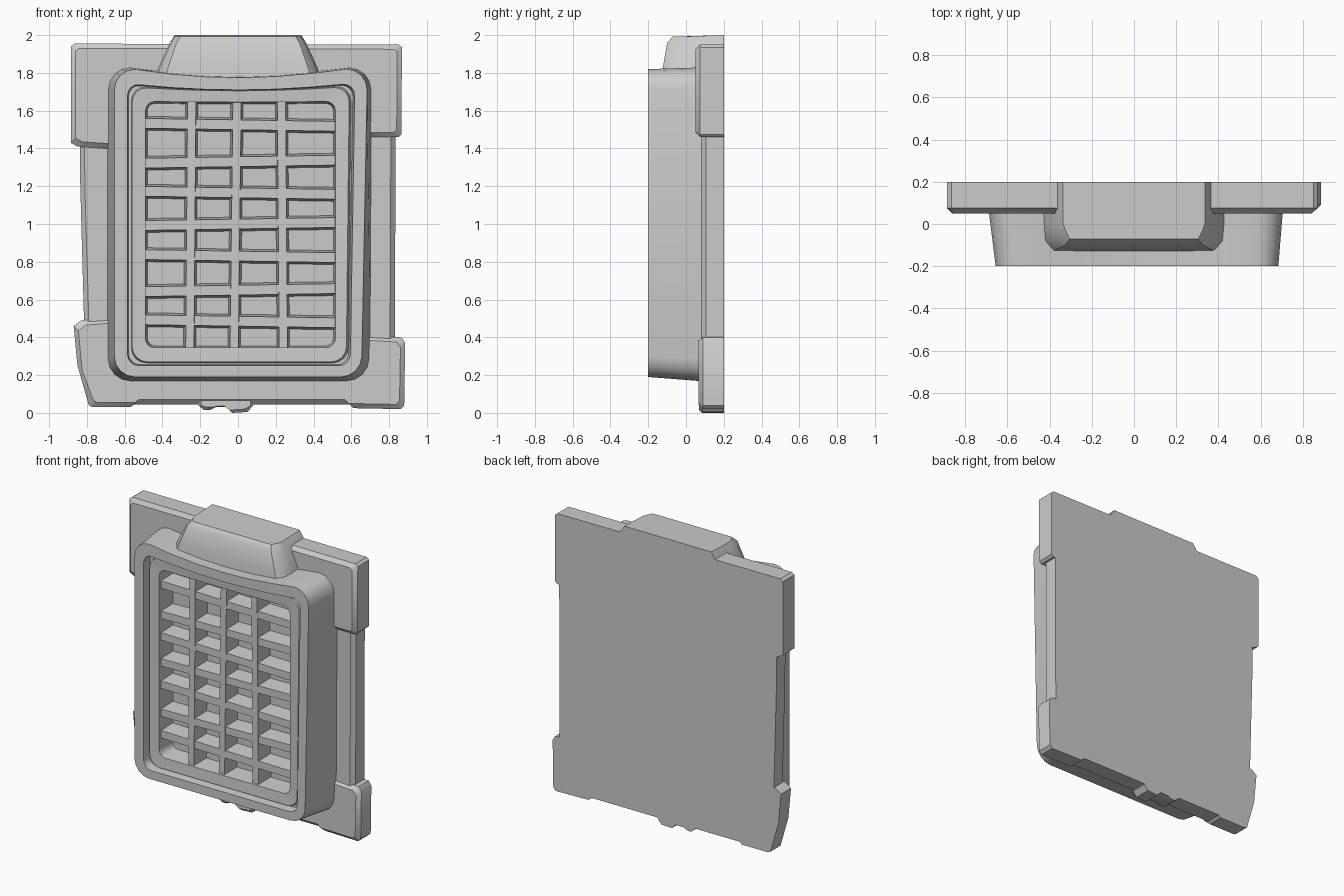
import bpy, bmesh, math

cube = bpy.data.objects.get("Cube")
if cube:
    bpy.data.objects.remove(cube, do_unlink=True)

grey = bpy.data.materials.new("plain grey")
grey.use_nodes = True
colour = (0.6, 0.6, 0.6, 1)
grey.diffuse_color = colour
grey.node_tree.nodes["Principled BSDF"].inputs["Base Color"].default_value = colour


def loft(name, rings, bevel=0.0):
    """Skin a stack of equal-length point rings and cap both ends."""
    bm = bmesh.new()
    loops = [[bm.verts.new(p) for p in ring] for ring in rings]
    for a, b in zip(loops, loops[1:]):
        for i in range(len(a)):
            j = (i + 1) % len(a)
            bm.faces.new((a[i], a[j], b[j], b[i]))
    bm.faces.new(loops[0])
    bm.faces.new(loops[-1])
    bmesh.ops.recalc_face_normals(bm, faces=bm.faces)
    mesh = bpy.data.meshes.new(name)
    bm.to_mesh(mesh)
    bm.free()
    mesh.materials.append(grey)
    obj = bpy.data.objects.new(name, mesh)
    bpy.context.collection.objects.link(obj)
    if bevel:
        mod = obj.modifiers.new("soft edges", "BEVEL")
        mod.width, mod.segments, mod.limit_method = bevel, 2, "ANGLE"
        mod.angle_limit = math.radians(35)
    bpy.ops.object.select_all(action="DESELECT")
    bpy.context.view_layer.objects.active = obj
    obj.select_set(True)
    bpy.ops.object.shade_smooth_by_angle(angle=math.radians(35))
    return obj


def slab(name, outline, front, inset=0.025):
    """Upright plate with a flat back and a chamfered front edge."""
    cx = sum(p[0] for p in outline) / len(outline)
    cz = sum(p[1] for p in outline) / len(outline)

    def shrink(v, c):
        return v - math.copysign(min(inset, abs(v - c)), v - c)
    rim = [(x, front + inset, z) for x, z in outline]
    back = [(x, 0.2, z) for x, z in outline]
    face = [(shrink(x, cx), front, shrink(z, cz)) for x, z in outline]
    return loft(name, [back, rim, face])


def rounded_ring(y, x0, x1, z0, z1, r, sag, lean=0.0):
    """Rounded rectangle whose top edge dips in the middle."""
    pts = []
    corners = [(x1 - r, z1 - r), (x0 + r, z1 - r), (x0 + r, z0 + r), (x1 - r, z0 + r)]
    for q, (cx, cz) in enumerate(corners):
        for k in range(5):
            a = math.radians(90 * q + 22.5 * k)
            pts.append((cx + r * math.cos(a), cz + r * math.sin(a)))
        if q == 0:
            pts += [(cx + (corners[1][0] - cx) * t / 6, z1) for t in range(1, 6)]
    ring = []
    for x, z in pts:
        if z > 1.2:
            z -= sag * max(0, 1 - (x / 0.55) ** 2)
        if x > 0:
            x -= lean * (1 - z / 1.8)
        ring.append((x, y, z))
    return ring


# Back plate and the wider bands across its top and bottom
slab("back_panel", [(-0.84, 1.6), (-0.835, 1.2), (-0.81, 0.3), (0.83, 0.3), (0.835, 1.6)], 0.08)
slab("top_band", [(-0.885, 1.43), (-0.885, 1.94), (-0.865, 1.955), (0.85, 1.95), (0.868, 1.935),
                  (0.865, 1.475), (0.85, 1.46), (0.7, 1.46), (-0.7, 1.4), (-0.85, 1.41)], 0.05)
slab("bottom_band", [(-0.87, 0.46), (-0.85, 0.25), (-0.79, 0.04), (-0.77, 0.03), (-0.57, 0.03),
                     (-0.55, 0.045), (0.59, 0.045), (0.61, 0.025), (0.86, 0.02), (0.88, 0.04),
                     (0.885, 0.37), (0.865, 0.4), (0.7, 0.41), (-0.7, 0.5), (-0.83, 0.49)], 0.065)
# Small worn lump under the bottom edge
slab("bottom_nub", [(-0.21, 0.1), (-0.21, 0.04), (-0.18, 0.015), (-0.15, 0.015), (-0.12, 0.03),
                    (-0.06, 0.03), (-0.03, 0.0), (0.05, 0.005), (0.08, 0.04), (0.08, 0.1)], 0.07, 0.015)

# Deep frame: outer wall, front rim, groove, inner lip, recess
loft("vent_frame", [
    rounded_ring(0.12, -0.695, 0.71, 0.165, 1.83, 0.12, 0.045, 0.01),
    rounded_ring(-0.2, -0.655, 0.685, 0.19, 1.82, 0.11, 0.045, 0.035),
    rounded_ring(-0.2, -0.585, 0.62, 0.25, 1.74, 0.06, 0.03, 0.03),
    rounded_ring(-0.14, -0.58, 0.61, 0.255, 1.735, 0.06, 0.03, 0.03),
    rounded_ring(-0.14, -0.565, 0.6, 0.265, 1.73, 0.08, 0.02, 0.02),
    rounded_ring(-0.17, -0.56, 0.59, 0.27, 1.725, 0.08, 0.02, 0.02),
    rounded_ring(-0.165, -0.49, 0.515, 0.345, 1.65, 0.05, 0.005),
    rounded_ring(-0.03, -0.48, 0.505, 0.355, 1.64, 0.04, 0.005),
])


def bar(name, ends, half, front, upright=False):
    """Grille bar, slightly wider at its root than at its face."""
    rings = []
    for y, w in ((-0.02, half + 0.012), (front, half)):
        (xa, za), (xb, zb) = ends
        if upright:
            rings.append([(xa - w, y, za), (xa + w, y, za), (xb + w, y, zb), (xb - w, y, zb)])
        else:
            rings.append([(xa, y, za - w), (xb, y, zb - w), (xb, y, zb + w), (xa, y, za + w)])
    loft(name, rings)


# Grille: three uprights crossed by seven slats
for i, (low, top) in enumerate([(-0.255, -0.245), (-0.02, -0.005), (0.24, 0.23)]):
    bar(f"grille_upright_{i + 1}", [(low, 0.34), (top, 1.66)], 0.022, -0.15, True)
for i, z in enumerate([0.485, 0.65, 0.83, 1.0, 1.165, 1.33, 1.525]):
    tilt = 0.008 * (-1) ** i
    bar(f"grille_slat_{i + 1}", [(-0.5, z + tilt), (0.52, z - tilt)], 0.026, -0.146)

# Hood above the frame, narrowing towards its top
hood_rings = []
for z, side, corner, front in ((1.72, 0.45, 0.4, -0.135), (1.83, 0.42, 0.37, -0.122),
                               (1.96, 0.36, 0.325, -0.1), (1.993, 0.335, 0.305, -0.07)):
    half = [(side, 0.2), (side, 0.0), (side - 0.008, front + 0.045), (corner, front)]
    plan = half + [(-x, y) for x, y in reversed(half)]
    hood_rings.append([(x, y, z + (0.007 if z > 1.99 and y > 0.1 else 0)) for x, y in plan])
loft("top_hood", hood_rings)
